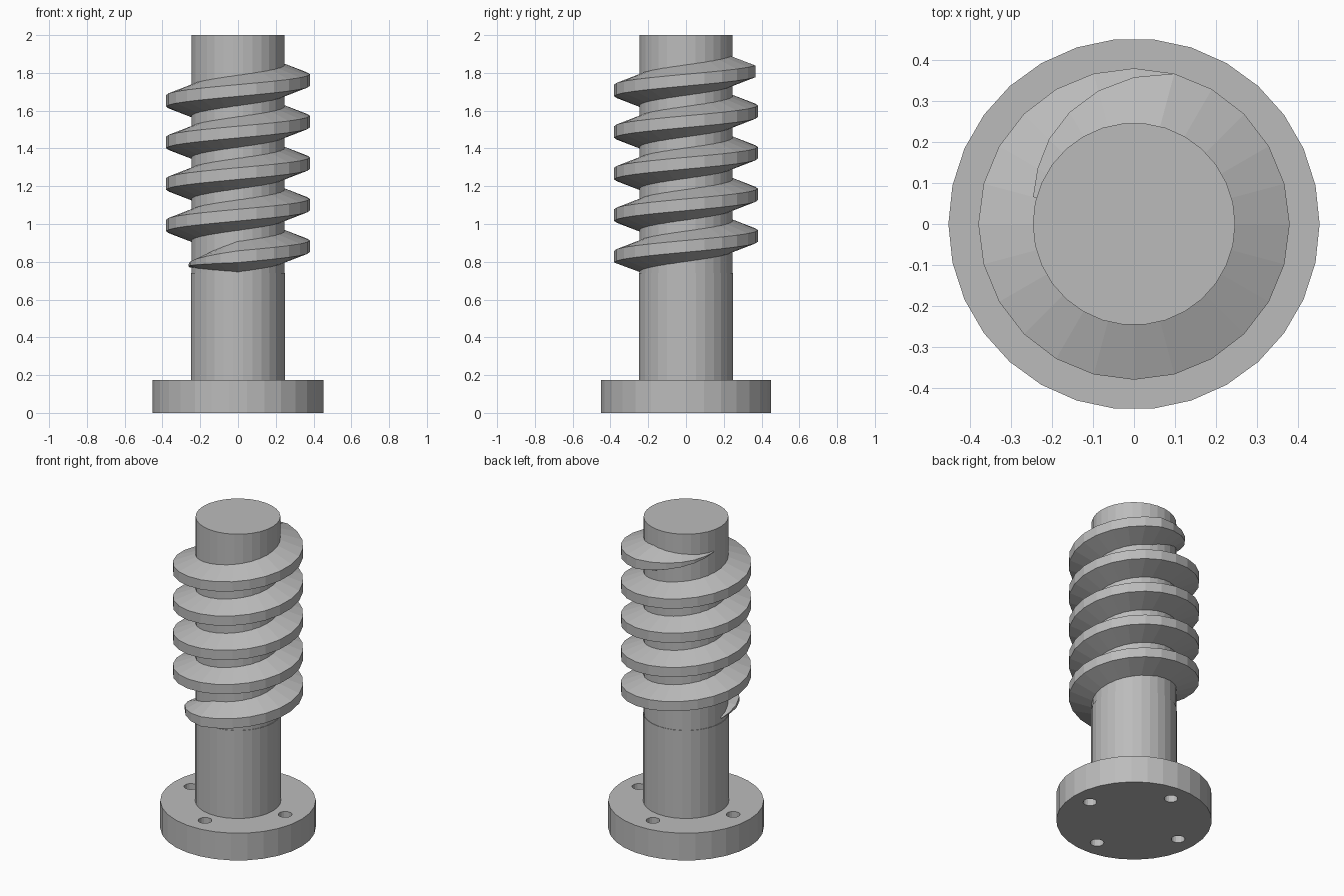
import bpy, bmesh
from math import cos, sin, radians

if "Cube" in bpy.data.objects:
    bpy.data.objects.remove(bpy.data.objects["Cube"], do_unlink=True)

grey = bpy.data.materials.new("plain grey")
grey.use_nodes = True
colour = (0.5, 0.5, 0.5, 1)
grey.diffuse_color = colour
grey.node_tree.nodes["Principled BSDF"].inputs["Base Color"].default_value = colour


def cylinder(name, radius, z0, z1, sides, x=0, y=0):
    bpy.ops.mesh.primitive_cylinder_add(vertices=sides, radius=radius, depth=z1 - z0,
                                        location=(x, y, (z0 + z1) / 2),
                                        rotation=(0, 0, radians(90)))
    obj = bpy.context.object
    obj.name = name
    obj.data.materials.append(grey)
    return obj


# Base flange with four through holes
flange = cylinder("base_flange", 0.453, 0, 0.175, 30)
for i in range(4):
    a = radians(90 * i)
    cutter = cylinder("hole_cutter", 0.04, -0.1, 0.3, 16, 0.335 * cos(a), 0.335 * sin(a))
    cutter.hide_render = True
    mod = flange.modifiers.new("bolt_hole", "BOOLEAN")
    mod.operation = "DIFFERENCE"
    mod.object = cutter
    bpy.context.view_layer.objects.active = flange
    bpy.ops.object.modifier_apply(modifier=mod.name)
    bpy.data.objects.remove(cutter, do_unlink=True)

# Plain shaft below, slightly slimmer core carrying the thread
cylinder("lower_shaft", 0.25, 0.175, 0.74, 30)
cylinder("threaded_core", 0.247, 0.74, 2.0, 30)

# Right-handed thread: trapezoid swept up a helix, tapering over a quarter turn at each end
STEP, START, END, PITCH = 15, -180, 1605, 0.22
ROOT, CREST = 0.235, 0.38
bm = bmesh.new()
rings = []
for deg in range(START, END + 1, STEP):
    t = max(0.04, min(1, (deg - START) / 90, (END - deg) / 90))
    a, z = radians(deg), 0.882 + PITCH * deg / 360
    crest = 0.25 + (CREST - 0.25) * t
    profile = [(ROOT, -0.085), (crest, -0.031), (crest, 0.031), (ROOT, 0.085)]
    rings.append([bm.verts.new((r * cos(a), r * sin(a), z + h * t)) for r, h in profile])
for low, high in zip(rings, rings[1:]):
    for k in range(4):
        n = (k + 1) % 4
        bm.faces.new((low[k], high[k], high[n], low[n]))
bm.faces.new(rings[0])
bm.faces.new(rings[-1])
bmesh.ops.recalc_face_normals(bm, faces=bm.faces)
mesh = bpy.data.meshes.new("screw_thread")
bm.to_mesh(mesh)
bm.free()
mesh.materials.append(grey)
thread = bpy.data.objects.new("screw_thread", mesh)
bpy.context.collection.objects.link(thread)
